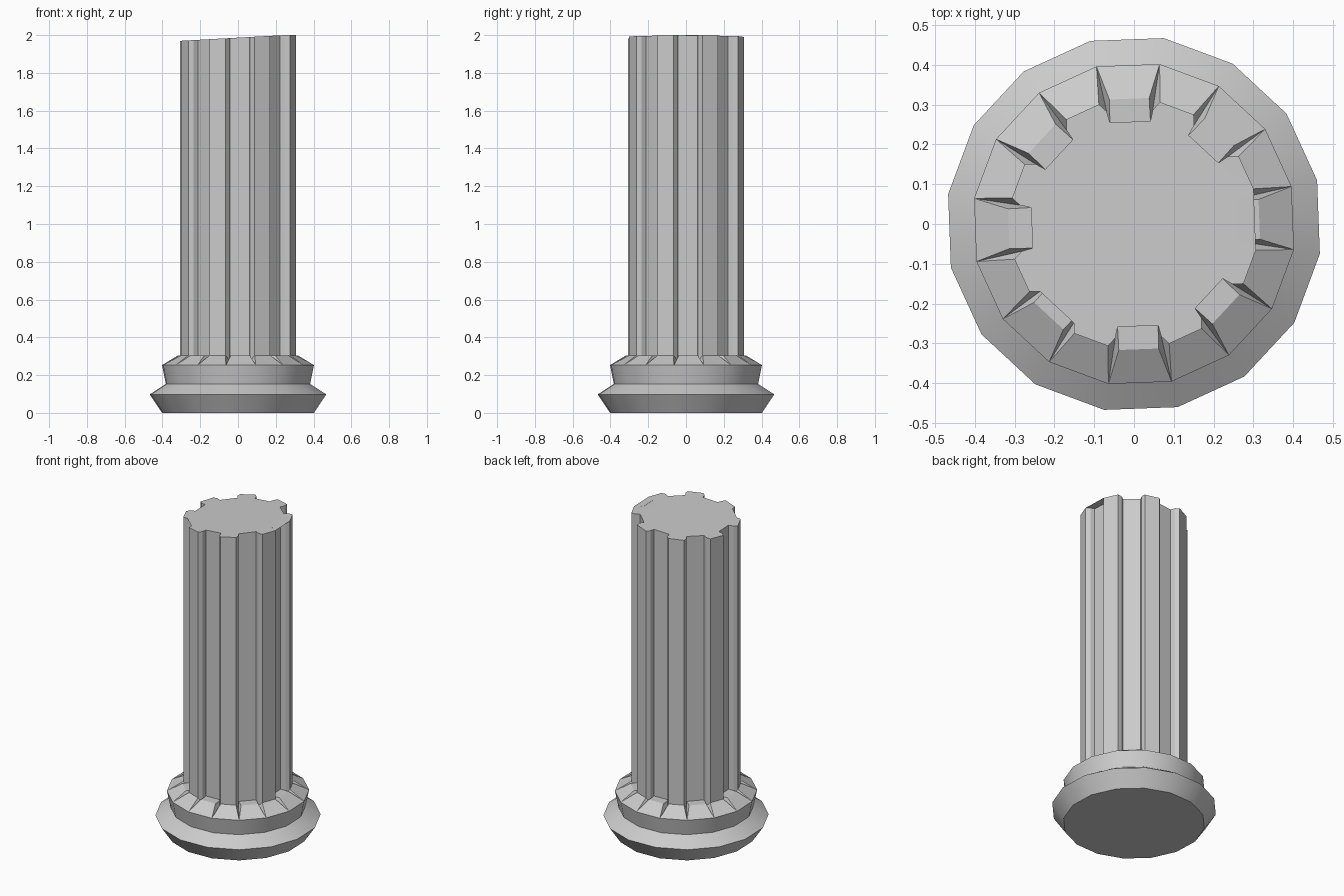
import bpy, bmesh
from math import cos, sin, radians

if "Cube" in bpy.data.objects:
    bpy.data.objects.remove(bpy.data.objects["Cube"])

FLUTES = 8
START = 2.15          # angle of the first flute centre, degrees
Z_LEDGE = 0.305


def polar(angle, r, u, z):
    """Point at radial distance r and tangential offset u from a direction."""
    a = radians(angle)
    return (r * cos(a) - u * sin(a), r * sin(a) + u * cos(a), z)


def finish(bm, name):
    bmesh.ops.remove_doubles(bm, verts=bm.verts, dist=1e-5)
    bmesh.ops.recalc_face_normals(bm, faces=bm.faces)
    mesh = bpy.data.meshes.new(name)
    bm.to_mesh(mesh)
    bm.free()
    ob = bpy.data.objects.new(name, mesh)
    bpy.context.collection.objects.link(ob)
    return ob


def section(c, z, z_groove):
    """One eighth of the fluted outline: flute then rib, counter-clockwise."""
    return [polar(c, 0.285, -0.058, z_groove), polar(c, 0.257, -0.051, z),
            polar(c, 0.257, 0.051, z), polar(c, 0.285, 0.058, z_groove),
            polar(c + 22.5, 0.31, -0.045, z), polar(c + 22.5, 0.31, 0.045, z)]


centres = [START + 360 / FLUTES * i for i in range(FLUTES)]

# Base: two flared 16-sided mouldings
bm = bmesh.new()
rings = []
for r, z in [(0.407, 0), (0.473, 0.098), (0.387, 0.153), (0.407, 0.253)]:
    rings.append([bm.verts.new(polar(START - 11.25 + 22.5 * k, r, 0, z))
                  for k in range(16)])
bm.faces.new(rings[0][::-1])
for lo, hi in zip(rings, rings[1:]):
    for k in range(16):
        n = (k + 1) % 16
        bm.faces.new((lo[k], lo[n], hi[n], hi[k]))

# Collar: sloped blocks with small grooves between, meeting the shaft
top = rings[-1]
secs = [[bm.verts.new(p) for p in section(c, Z_LEDGE, 0.28)] for c in centres]
for i, c in enumerate(centres):
    a, b, d = (top[(2 * i + k) % 16] for k in range(3))
    g0, f0, f1, g1, r0, r1 = secs[i]
    g_next = secs[(i + 1) % FLUTES][0]
    l0, l1 = (bm.verts.new(polar(c, 0.315, u, Z_LEDGE)) for u in (-0.05, 0.05))
    for f in [(a, b, l1, l0), (a, l0, g0), (b, g1, l1), (b, r0, g1),
              (b, d, r1, r0), (d, g_next, r1),
              (l0, l1, f1, f0), (g0, l0, f0), (g1, f1, l1)]:
        bm.faces.new(f)
base = finish(bm, "column_base")
bpy.context.view_layer.objects.active = base
base.select_set(True)
bpy.ops.object.shade_smooth_by_angle(angle=radians(25))

# Shaft: fluted prism with a slightly slanted broken top
bm = bmesh.new()
low, high = [], []
for c in centres:
    for p in section(c, Z_LEDGE, 0.28):
        low.append(bm.verts.new(p))
        z = min(2.0, 1.97 + 0.055 * (p[0] + 0.3))
        high.append(bm.verts.new((p[0], p[1], z)))
n = len(low)
for k in range(n):
    j = (k + 1) % n
    bm.faces.new((low[k], low[j], high[j], high[k]))
cap = bm.faces.new(high)
bmesh.ops.triangulate(bm, faces=[cap])
finish(bm, "fluted_shaft")
